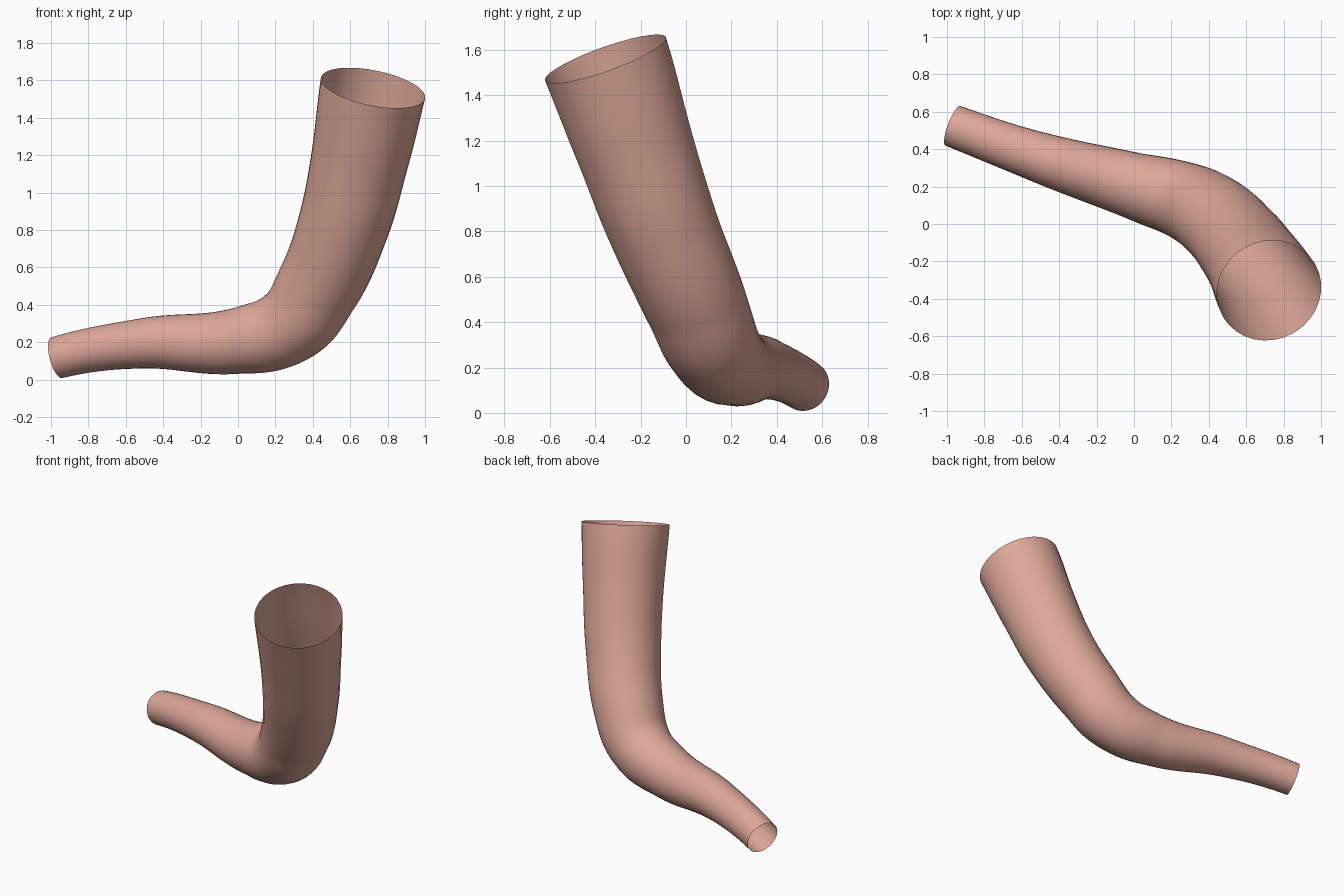
import bpy

if "Cube" in bpy.data.objects:
    bpy.data.objects.remove(bpy.data.objects["Cube"])

# Centre-line points (x, y, z) and tube radius
path = [
    (-0.968, 0.525, 0.118, 0.113),
    (-0.50, 0.355, 0.195, 0.135),
    (0.00, 0.205, 0.208, 0.177),
    (0.28, 0.12, 0.295, 0.208),
    (0.43, 0.035, 0.50, 0.227),
    (0.565, -0.105, 0.83, 0.244),
    (0.655, -0.235, 1.20, 0.262),
    (0.722, -0.355, 1.56, 0.284),
]

# Smooth tapered tube, open at both ends
curve = bpy.data.curves.new("bent_tube", "CURVE")
curve.dimensions = "3D"
curve.resolution_u = 12
curve.bevel_depth = 1.0
curve.bevel_resolution = 14
curve.use_fill_caps = False
spline = curve.splines.new("BEZIER")
spline.radius_interpolation = "CARDINAL"
spline.bezier_points.add(len(path) - 1)
for p, (x, y, z, r) in zip(spline.bezier_points, path):
    p.co = (x, y, z)
    p.radius = r
    p.handle_left_type = p.handle_right_type = "AUTO"

# End directions of the tube
def aim(point, left, right):
    point.handle_left_type = point.handle_right_type = "FREE"
    point.handle_left = [a + b for a, b in zip(point.co, left)]
    point.handle_right = [a + b for a, b in zip(point.co, right)]

aim(spline.bezier_points[0], (-0.16, 0.061, -0.043), (0.16, -0.061, 0.043))
aim(spline.bezier_points[-1], (-0.024, 0.043, -0.12), (0.024, -0.043, 0.12))

tube = bpy.data.objects.new("bent_tube", curve)
bpy.context.collection.objects.link(tube)
bpy.context.view_layer.objects.active = tube
tube.select_set(True)
bpy.ops.object.convert(target="MESH")
tube = bpy.context.object
bpy.ops.object.shade_smooth()

# Pink colour
mat = bpy.data.materials.new("pink")
mat.diffuse_color = (0.73, 0.39, 0.32, 1)
mat.use_nodes = True
mat.node_tree.nodes["Principled BSDF"].inputs["Base Color"].default_value = mat.diffuse_color
tube.data.materials.clear()
tube.data.materials.append(mat)
